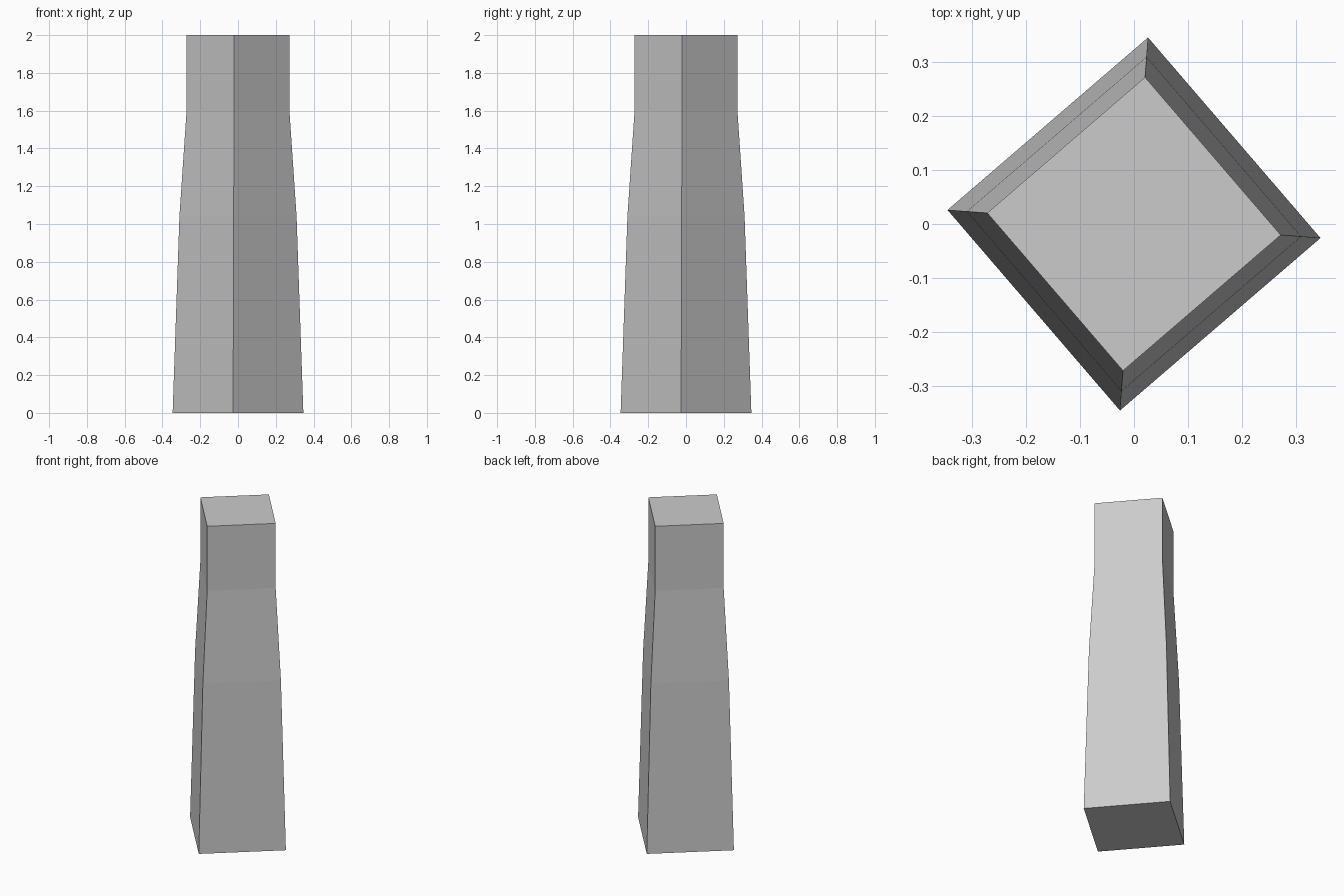
import bpy, bmesh
from math import cos, sin, radians

if "Cube" in bpy.data.objects:
    bpy.data.objects.remove(bpy.data.objects["Cube"])

# Square post: (height, corner radius) of each ring, turned slightly off the diagonal
PROFILE = [(0, 0.347), (1.04, 0.311), (1.6, 0.273), (2.0, 0.273)]
TURN = -4.3
SIDES = 4

bm = bmesh.new()
rings = []
for z, r in PROFILE:
    angles = [radians(TURN + 360 / SIDES * i) for i in range(SIDES)]
    rings.append([bm.verts.new((r * cos(a), r * sin(a), z)) for a in angles])

# Side faces between neighbouring rings
for low, high in zip(rings, rings[1:]):
    for i in range(SIDES):
        j = (i + 1) % SIDES
        bm.faces.new((low[i], low[j], high[j], high[i]))

# End caps
bm.faces.new(rings[0][::-1])
bm.faces.new(rings[-1])

mesh = bpy.data.meshes.new("tapered_post")
bm.to_mesh(mesh)
bm.free()
post = bpy.data.objects.new("tapered_post", mesh)
bpy.context.collection.objects.link(post)
